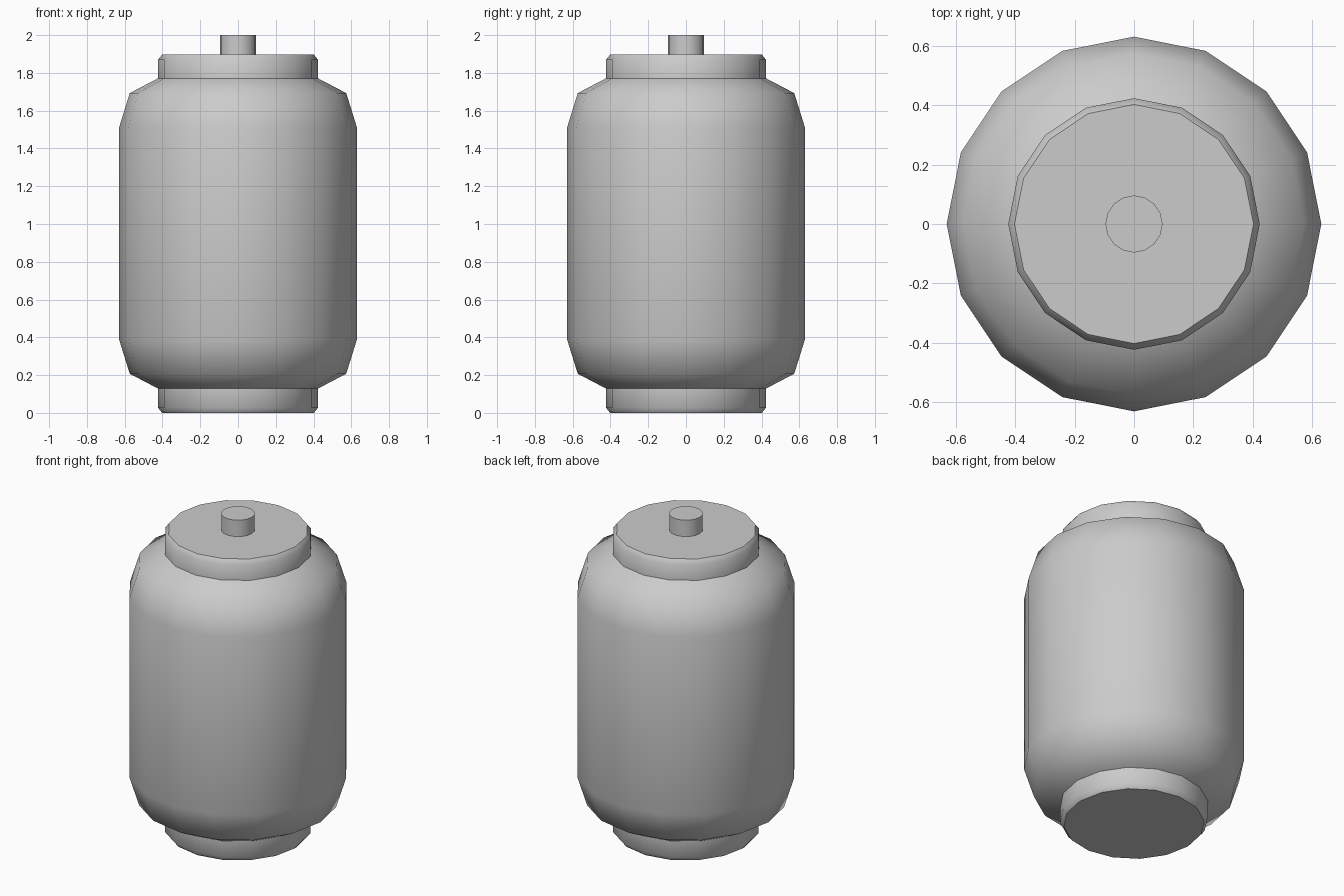
import bpy, bmesh, math

if "Cube" in bpy.data.objects:
    bpy.data.objects.remove(bpy.data.objects["Cube"])

SIDES = 16


def lathe(name, profile, close_ends=True):
    """Revolve (radius, z) points, listed bottom to top, round the z axis."""
    bm = bmesh.new()
    rings = []
    for r, z in profile:
        rings.append([bm.verts.new((r * math.cos(2 * math.pi * i / SIDES),
                                    r * math.sin(2 * math.pi * i / SIDES), z))
                      for i in range(SIDES)])
    for low, high in zip(rings, rings[1:]):
        for i in range(SIDES):
            j = (i + 1) % SIDES
            bm.faces.new((low[i], low[j], high[j], high[i]))
    if close_ends:
        bm.faces.new(rings[0][::-1])
        bm.faces.new(rings[-1])
    mesh = bpy.data.meshes.new(name)
    bm.to_mesh(mesh)
    bm.free()
    obj = bpy.data.objects.new(name, mesh)
    bpy.context.collection.objects.link(obj)
    bpy.ops.object.select_all(action='DESELECT')
    obj.select_set(True)
    bpy.context.view_layer.objects.active = obj
    bpy.ops.object.shade_smooth_by_angle(angle=math.radians(46))
    return obj


# Rounded barrel body (its ends are covered by the caps)
lathe("body", [(0.42, 0.127), (0.573, 0.207), (0.63, 0.39),
               (0.63, 1.51), (0.573, 1.693), (0.42, 1.773)], close_ends=False)

# Chamfered caps at the bottom and top
lathe("bottom_cap", [(0.402, 0.0), (0.423, 0.027), (0.423, 0.14)])
lathe("top_cap", [(0.423, 1.76), (0.423, 1.87), (0.402, 1.897)])

# Short stem on top
lathe("stem", [(0.096, 1.88), (0.096, 2.0)])
